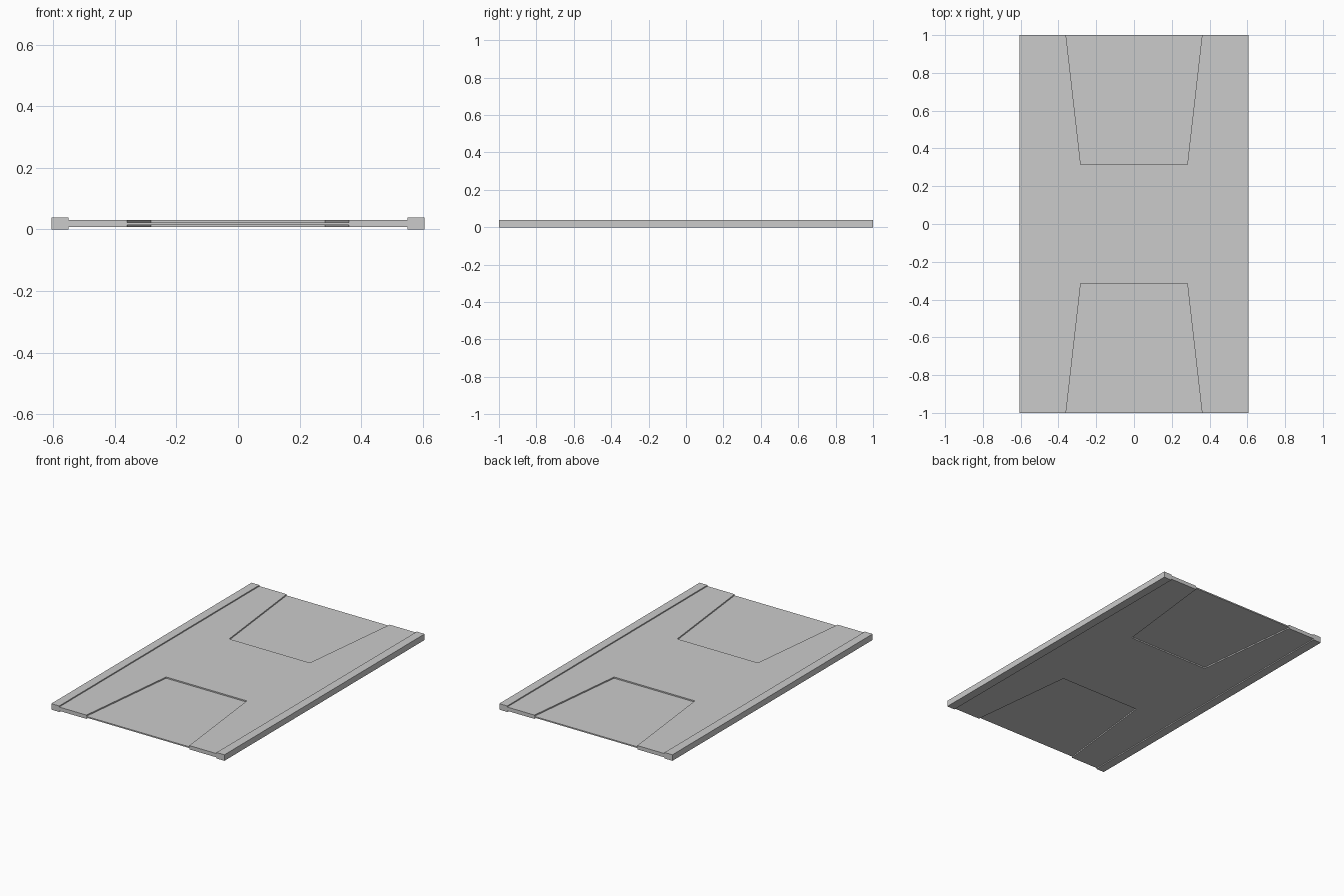
import bpy, bmesh
from mathutils import Vector

if "Cube" in bpy.data.objects:
    bpy.data.objects.remove(bpy.data.objects["Cube"])

HALF_W, RAIL_X, HALF_L = 0.605, 0.55, 1.0
Z_TOP = 0.038
LIP = 0.007       # how far the rails stand proud of the plate
RECESS = 0.015    # distance from rail face to recessed panel


def prism(name, points, offset):
    """Extrude a closed polygon along an offset vector."""
    bm = bmesh.new()
    face = bm.faces.new([bm.verts.new(p) for p in points])
    ext = bmesh.ops.extrude_face_region(bm, geom=[face])
    verts = [g for g in ext["geom"] if isinstance(g, bmesh.types.BMVert)]
    bmesh.ops.translate(bm, verts=verts, vec=Vector(offset))
    bmesh.ops.recalc_face_normals(bm, faces=bm.faces)
    mesh = bpy.data.meshes.new(name)
    bm.to_mesh(mesh)
    bm.free()
    obj = bpy.data.objects.new(name, mesh)
    bpy.context.collection.objects.link(obj)
    return obj


# Plate with thicker side rails, as one cross-section run along y
upper = [(-HALF_W, Z_TOP), (-RAIL_X, Z_TOP), (-RAIL_X, Z_TOP - LIP),
         (RAIL_X, Z_TOP - LIP), (RAIL_X, Z_TOP), (HALF_W, Z_TOP)]
section = upper + [(x, Z_TOP - z) for x, z in reversed(upper)]
panel = prism("door_panel", [(x, -HALF_L, z) for x, z in section], (0, 2 * HALF_L, 0))

# Tapered recesses at both ends, on the top and bottom faces
INNER_Y, INNER_X, END_X, OVER = 0.315, 0.282, 0.36, 1.1
outer_x = INNER_X + (END_X - INNER_X) * (OVER - INNER_Y) / (HALF_L - INNER_Y)
for end in (-1, 1):
    for z, dz in ((Z_TOP - RECESS, 0.1), (RECESS, -0.1)):
        outline = [(-INNER_X, end * INNER_Y, z), (INNER_X, end * INNER_Y, z),
                   (outer_x, end * OVER, z), (-outer_x, end * OVER, z)]
        cutter = prism("recess_cutter", outline, (0, 0, dz))
        cutter.hide_render = True
        mod = panel.modifiers.new("recess", 'BOOLEAN')
        mod.operation = 'DIFFERENCE'
        mod.solver = 'EXACT'
        mod.object = cutter
        bpy.context.view_layer.objects.active = panel
        bpy.ops.object.modifier_apply(modifier=mod.name)
        bpy.data.objects.remove(cutter)
